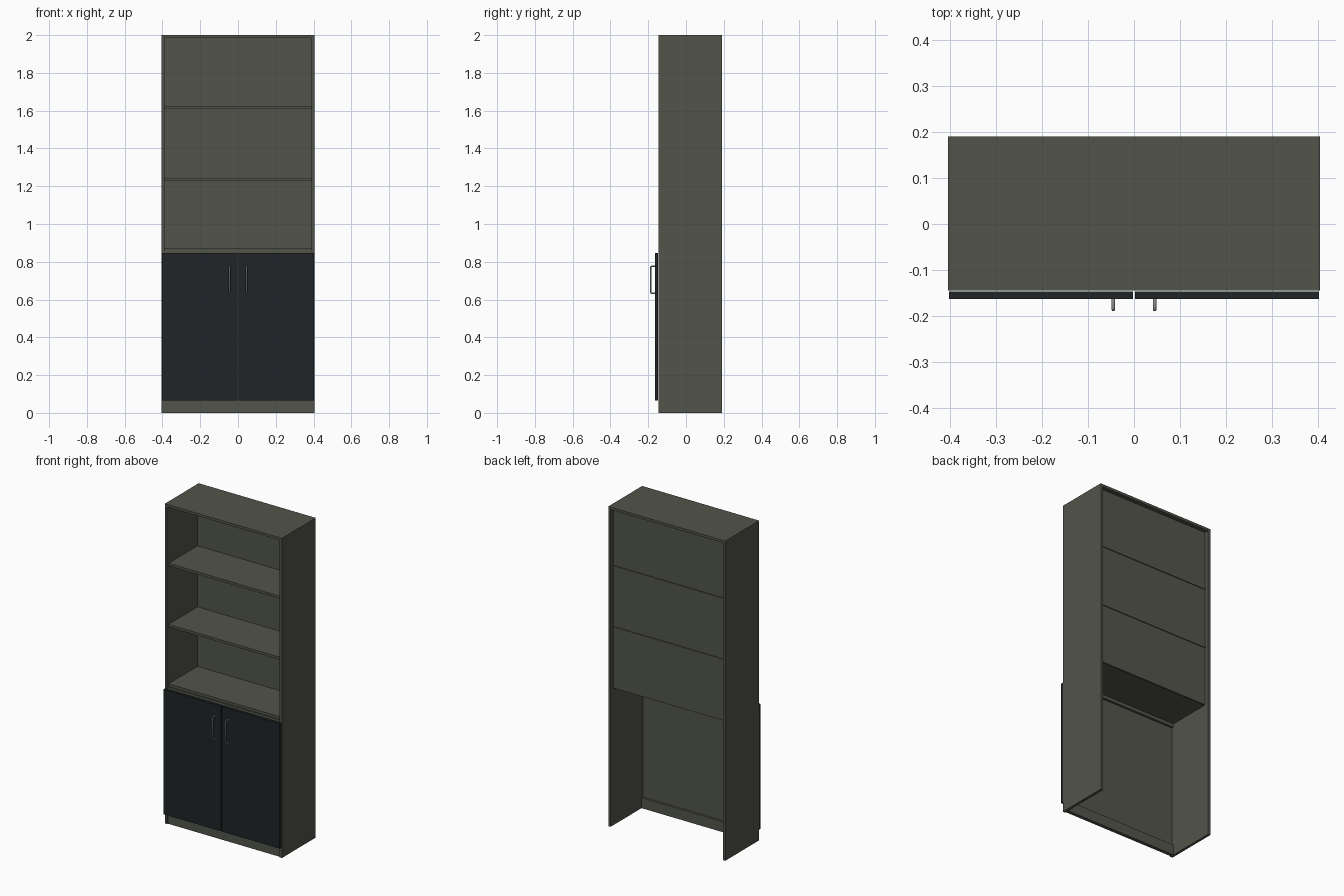
import bpy

if "Cube" in bpy.data.objects:
    bpy.data.objects.remove(bpy.data.objects["Cube"])


def material(name, rgb):
    m = bpy.data.materials.new(name)
    m.diffuse_color = (*rgb, 1)
    m.use_nodes = True
    m.node_tree.nodes["Principled BSDF"].inputs["Base Color"].default_value = m.diffuse_color
    return m


BODY = material("olive_grey", (0.085, 0.09, 0.07))
DOOR = material("charcoal", (0.014, 0.018, 0.02))
METAL = material("steel", (0.35, 0.35, 0.35))


def board(name, x, y, z, mat=BODY):
    """Box from (min, max) ranges on each axis."""
    bpy.ops.mesh.primitive_cube_add(size=1, location=[sum(r) / 2 for r in (x, y, z)])
    ob = bpy.context.object
    ob.name = name
    ob.scale = [r[1] - r[0] for r in (x, y, z)]
    bpy.ops.object.transform_apply(location=False, rotation=False, scale=True)
    ob.data.materials.append(mat)
    return ob


W, T = 0.405, 0.016            # half width, board thickness
FRONT, BACK = -0.145, 0.19
IN = W - T
inner = (-IN, IN)

# Carcass sides and top
for label, s in (("left", -1), ("right", 1)):
    board(f"{label}_side", sorted((s * IN, s * W)), (FRONT, BACK), (0, 2))
board("top_board", inner, (FRONT, BACK), (2 - T, 2))

# Recessed back of the open upper part
board("upper_back_panel", inner, (0.156, 0.163), (0.858, 2 - T))

# Open shelves and the deck above the cupboard
for i, z in enumerate((1.244, 1.626)):
    board(f"shelf_{i + 1}", inner, (-0.131, 0.168), (z - T, z))
board("cupboard_deck", inner, (-0.131, 0.157), (0.856, 0.872))

# Cupboard front: rail, inner panel and plinth
board("front_rail", inner, (-0.138, -0.116), (0.835, 0.856))
board("cupboard_front_panel", inner, (-0.138, -0.13), (0.06, 0.84))
board("plinth", inner, (-0.138, -0.116), (0, 0.065))


def handle(name, x):
    """Round bar bent into a C, standing off the door."""
    cu = bpy.data.curves.new(name, "CURVE")
    cu.dimensions = "3D"
    cu.bevel_depth = 0.004
    cu.bevel_resolution = 2
    cu.use_fill_caps = True
    y0, y1, z0, z1, c = -0.162, -0.186, 0.633, 0.777, 0.004
    path = [(y0, z0), (y1 + c, z0), (y1, z0 + c), (y1, z1 - c), (y1 + c, z1), (y0, z1)]
    sp = cu.splines.new("POLY")
    sp.points.add(len(path) - 1)
    for p, (y, z) in zip(sp.points, path):
        p.co = (x, y, z, 1)
    cu.materials.append(METAL)
    bpy.context.collection.objects.link(bpy.data.objects.new(name, cu))


# Doors with handles
for label, s in (("left", -1), ("right", 1)):
    board(f"{label}_door", sorted((s * 0.002, s * 0.403)), (-0.163, -0.147), (0.065, 0.846), DOOR)
    handle(f"{label}_handle", s * 0.045)
